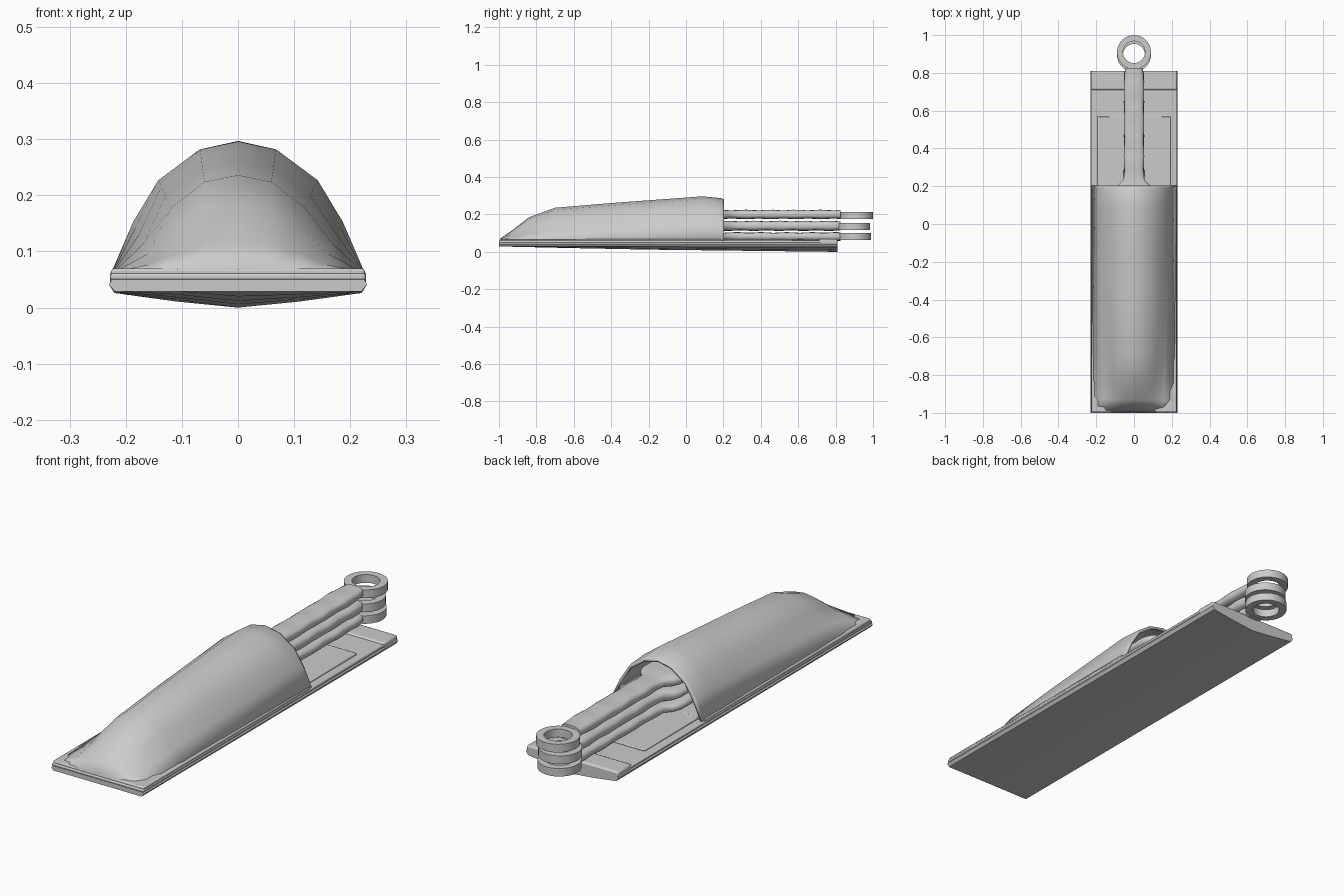
import bpy, bmesh, math

if "Cube" in bpy.data.objects:
    bpy.data.objects.remove(bpy.data.objects["Cube"])


def finish(bm, name, angle=40):
    bmesh.ops.recalc_face_normals(bm, faces=bm.faces)
    me = bpy.data.meshes.new(name)
    bm.to_mesh(me)
    bm.free()
    ob = bpy.data.objects.new(name, me)
    bpy.context.collection.objects.link(ob)
    bpy.ops.object.select_all(action='DESELECT')
    ob.select_set(True)
    bpy.context.view_layer.objects.active = ob
    bpy.ops.object.shade_smooth_by_angle(angle=math.radians(angle))
    return ob


def loft(name, rings, closed=True, angle=40):
    """Skin a list of equal-length cross-sections; cap closed ones."""
    bm = bmesh.new()
    rows = [[bm.verts.new(p) for p in r] for r in rings]
    n = len(rows[0])
    for a, b in zip(rows, rows[1:]):
        for i in range(n if closed else n - 1):
            j = (i + 1) % n
            bm.faces.new((a[i], a[j], b[j], b[i]))
    if closed:
        bm.faces.new(rows[0])
        bm.faces.new(rows[-1])
    return finish(bm, name, angle)


def slab(name, x, y0, y1, z0, z1, bevel=0.006):
    bm = bmesh.new()
    bmesh.ops.create_cube(bm, size=1)
    for v in bm.verts:
        v.co.x *= 2 * x
        v.co.y = y0 if v.co.y < 0 else y1
        v.co.z = z0 if v.co.z < 0 else z1
    ob = finish(bm, name)
    m = ob.modifiers.new("soft_edge", 'BEVEL')
    m.width, m.segments = bevel, 2
    return ob


def mirrored(half):
    """Mirror an open half section that starts on the centre line."""
    return [(-x, z) for x, z in reversed(half[1:])] + half


# backing sheet, with a belly that deepens towards the back
rings = []
for y, dip in [(-1, 0.029), (-0.6, 0.02), (-0.2, 0.012), (0.3, 0.006), (0.81, 0.0)]:
    edge = 0.029 - 0.003 * (y + 1) / 1.8
    bottom = mirrored([(0, dip), (0.11, dip + (edge - dip) * 0.42), (0.22, edge)])
    top = [(0.23, 0.041), (0.225, 0.05), (-0.225, 0.05), (-0.23, 0.041)]
    rings.append([(x, y, z) for x, z in bottom + top])
loft("backing_sheet", rings, angle=30)

# layers lying on the sheet
slab("upper_layer", 0.228, -1.0, 0.80, 0.048, 0.061, 0.005)
slab("front_layer", 0.226, -0.995, 0.19, 0.055, 0.070, 0.005)
slab("inner_panel", 0.193, 0.10, 0.57, 0.055, 0.069, 0.004)
slab("back_hem", 0.228, 0.71, 0.81, 0.035, 0.068, 0.008)

# domed pocket, blending from a narrow flared nose to a full arch
nose = [(0, 1), (0.055, 0.93), (0.105, 0.65), (0.158, 0.25), (0.220, 0)]
arch = [(0, 1), (0.068, 0.935), (0.142, 0.70), (0.187, 0.38), (0.225, 0)]
stations = [(-0.995, 0.070, 0), (-0.93, 0.115, 0), (-0.84, 0.185, 0.1),
            (-0.70, 0.236, 0.35), (-0.4, 0.261, 0.65), (-0.1, 0.283, 0.85),
            (0.09, 0.297, 1), (0.19, 0.287, 1), (0.203, 0.279, 1)]
rings = []
for y, h, t in stations:
    half = [(a[0] + (b[0] - a[0]) * t,
             0.064 + (h - 0.064) * (a[1] + (b[1] - a[1]) * t))
            for a, b in zip(nose, arch)]
    rings.append([(x, y, z) for x, z in mirrored(half)])
pocket = loft("pocket", rings, closed=False, angle=50)
m = pocket.modifiers.new("cloth_thickness", 'SOLIDIFY')
m.thickness = 0.012
top_z = sum(v.normal.z for v in pocket.data.vertices)
m.offset = -1 if top_z > 0 else 1


# three stacked straps, each ending in a flat ring
def strap(name, zc, hh, phase):
    path = [(-0.25, 0.07), (0.05, 0.10), (0.17, 0.10), (0.205, 0.085), (0.235, 0.056)]
    path += [(0.25 + 0.036 * i, 0.053 + 0.002 * math.sin(i * 1.3 + phase)) for i in range(1, 16)]
    path += [(0.825, 0.046)]
    rings = []
    for k, (y, w) in enumerate(path):
        h = hh + 0.002 * math.sin(k * 1.7 + phase)
        ring = []
        for i in range(16):
            a = math.tau * (i + 0.5) / 16
            c, s = math.cos(a), math.sin(a)
            ring.append((math.copysign(abs(c) ** 0.6, c) * w, y,
                         zc + math.copysign(abs(s) ** 0.7, s) * h))
        rings.append(ring)
    loft(name, rings, angle=50)


def flat_ring(name, y, z0, z1, r_out=0.09, r_in=0.058, n=32):
    bm = bmesh.new()
    prof = [(r_out, z0), (r_out, z1), (r_in, z1), (r_in, z0)]
    cols = [[bm.verts.new((r * math.cos(math.tau * i / n), y + r * math.sin(math.tau * i / n), z))
             for r, z in prof] for i in range(n)]
    for i in range(n):
        a, b = cols[i], cols[(i + 1) % n]
        for j in range(4):
            k = (j + 1) % 4
            bm.faces.new((a[j], b[j], b[k], a[k]))
    finish(bm, name)


levels = [("lower", 0.082, 0.022, 0.900, 0.064, 0.100),
          ("middle", 0.139, 0.026, 0.895, 0.118, 0.155),
          ("upper", 0.200, 0.024, 0.910, 0.176, 0.213)]
for i, (label, zc, hh, ry, z0, z1) in enumerate(levels):
    strap(label + "_strap", zc, hh, i * 2.0)
    flat_ring(label + "_ring", ry, z0, z1)
